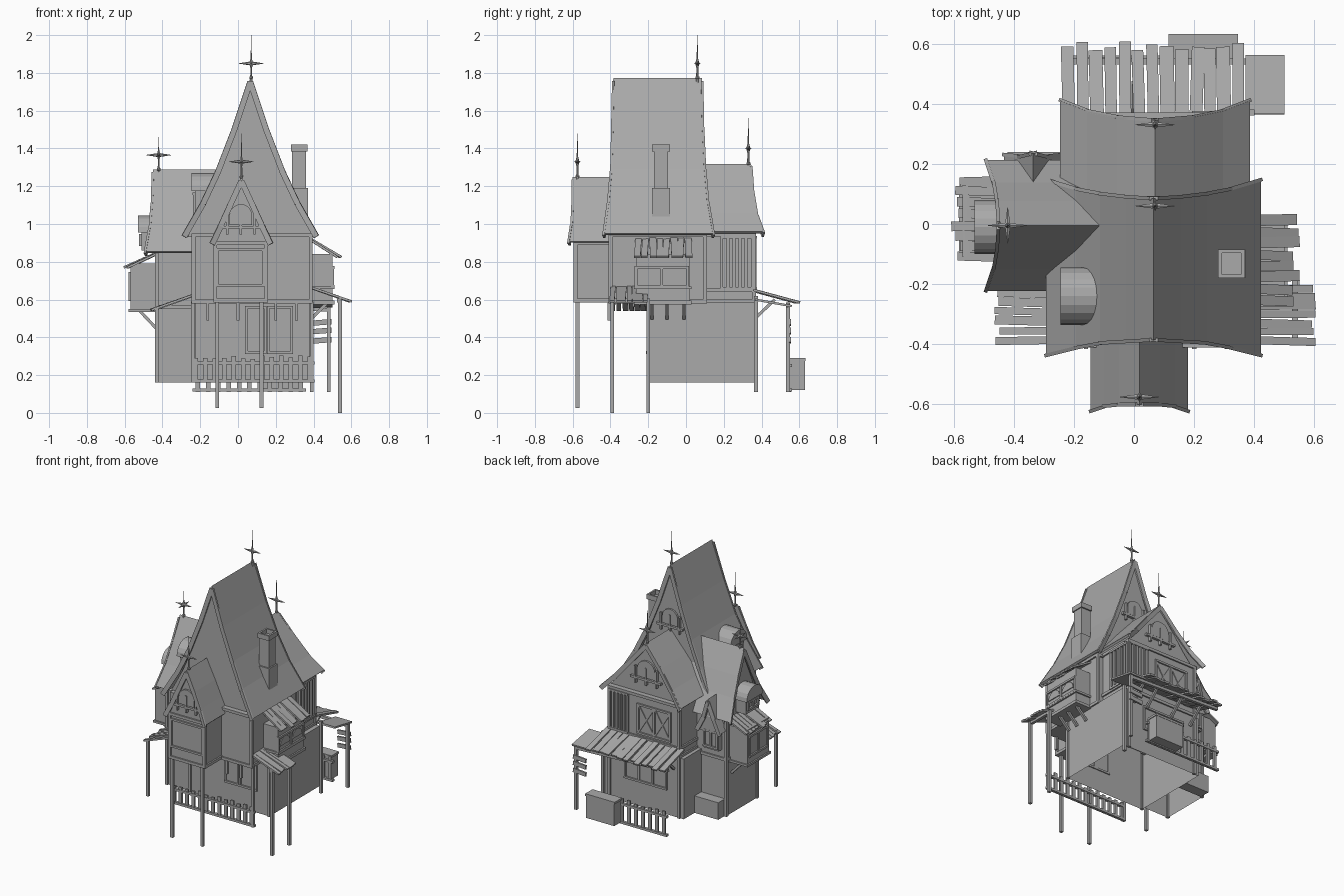
import bpy, bmesh, random
from math import pi, cos, sin
from mathutils import Vector, Matrix

random.seed(4)
cube = bpy.data.objects.get("Cube")
if cube:
    bpy.data.objects.remove(cube, do_unlink=True)

GREY = (0.4, 0.4, 0.4, 1)
mat = bpy.data.materials.new("weathered grey")
mat.use_nodes = True
mat.diffuse_color = GREY
mat.node_tree.nodes["Principled BSDF"].inputs["Base Color"].default_value = GREY


def finish(name, bm, thick=0):
    bmesh.ops.recalc_face_normals(bm, faces=bm.faces)
    me = bpy.data.meshes.new(name)
    bm.to_mesh(me)
    bm.free()
    me.materials.append(mat)
    ob = bpy.data.objects.new(name, me)
    bpy.context.collection.objects.link(ob)
    if thick:
        mod = ob.modifiers.new("thickness", 'SOLIDIFY')
        mod.thickness, mod.offset = thick, 0


def box(bm, x0, x1, y0, y1, z0, z1, opened=False):
    m = Matrix.Translation(((x0 + x1) / 2, (y0 + y1) / 2, (z0 + z1) / 2))
    m = m @ Matrix.Diagonal((x1 - x0, y1 - y0, z1 - z0, 1))
    vs = bmesh.ops.create_cube(bm, size=1, matrix=m)["verts"]
    if opened:
        low = [f for f in {f for v in vs for f in v.link_faces}
               if all(v.co.z < z0 + .001 for v in f.verts)]
        bmesh.ops.delete(bm, geom=low, context='FACES_ONLY')


def beam(bm, p, q, w, t):
    p, q = Vector(p), Vector(q)
    d = (q - p).normalized()
    side = d.cross((0, 0, 1))
    side = side.normalized() if side.length > .01 else Vector((1, 0, 0))
    rot = Matrix((d, side, side.cross(d))).transposed().to_4x4()
    m = Matrix.Translation((p + q) / 2) @ rot @ Matrix.Diagonal(((q - p).length, w, t, 1))
    bmesh.ops.create_cube(bm, size=1, matrix=m)


def boxes(name, *items, opened=False):
    bm = bmesh.new()
    for it in items:
        box(bm, *it, opened=opened)
    finish(name, bm)


def place(axis, u, v, z):
    # u runs across the part, v along its axis
    return Vector((u, v, z)) if axis == 'y' else Vector((v, u, z))


def roof(name, axis, c, prof, walls):
    """Flared gable roof; prof rows run ridge to eave: half width, z, start, end."""
    rows = [(-d, z, a, b) for d, z, a, b in reversed(prof[1:])] + list(prof)
    bm = bmesh.new()
    vs = [(bm.verts.new(place(axis, c + d, a, z)), bm.verts.new(place(axis, c + d, b, z)))
          for d, z, a, b in rows]
    for r, s in zip(vs, vs[1:]):
        bm.faces.new((r[0], r[1], s[1], s[0]))
    finish(name, bm, .016)
    # gable walls, with edge boards following the slope
    bm = bmesh.new()
    for w, end in walls:
        bm.faces.new([bm.verts.new(place(axis, c + d * .95, w, z - .015)) for d, z, *_ in rows])
        for r, s in zip(rows, rows[1:]):
            beam(bm, place(axis, c + r[0], r[end], r[1] - .012),
                 place(axis, c + s[0], s[end], s[1] - .012), .012, .03)
    finish(name + "_gable", bm)


def planks(name, axis, a0, a1, n, inner, outer):
    bm = bmesh.new()
    step = (a1 - a0) / n
    for i in range(n):
        a = a0 + step * (i + .5)
        j = random.uniform(-.02, .01)
        beam(bm, place(axis, a, inner[0], inner[1] + j / 4),
             place(axis, a + random.uniform(-.008, .008), outer[0] + j * (1 if outer[0] > 0 else -1), outer[1]),
             step * random.uniform(.8, 1.02), .012)
    finish(name, bm)


def window(name, axis, at, u0, u1, z0, z1, bars=1, cross=False):
    """Raised frame; 'y' lies in a plane of constant y, 'x' of constant x."""
    bm = bmesh.new()
    us = [u0 + (u1 - u0) * i / (bars + 1) for i in range(bars + 2)]
    for u in us:
        beam(bm, place(axis, u, at, z0), place(axis, u, at, z1), .014, .014)
    for z in (z0, z1):
        beam(bm, place(axis, u0 - .007, at, z), place(axis, u1 + .007, at, z), .018, .014)
    for a, b in zip(us, us[1:]) if cross else ():
        beam(bm, place(axis, a, at, z0), place(axis, b, at, z1), .008, .01)
        beam(bm, place(axis, a, at, z1), place(axis, b, at, z0), .008, .01)
    finish(name, bm)


def arch(bm, axis, c, z, r, v0, v1):
    ring = [(c + r * cos(pi * i / 10), z + r * sin(pi * i / 10)) for i in range(11)]
    a = [bm.verts.new(place(axis, u, v0, h)) for u, h in ring]
    b = [bm.verts.new(place(axis, u, v1, h)) for u, h in ring]
    bm.faces.new(a)
    bm.faces.new(b)
    for i in range(11):
        k = (i + 1) % 11
        bm.faces.new((a[i], a[k], b[k], b[i]))


def finial(name, x, y, z0, z1, zc, both=False):
    bm = bmesh.new()

    def spike(p, q, r):
        p, q = Vector(p), Vector(q)
        m = Matrix.Translation((p + q) / 2) @ (q - p).to_track_quat('Z', 'Y').to_matrix().to_4x4()
        bmesh.ops.create_cone(bm, cap_ends=True, segments=6, radius1=r, radius2=.001,
                              depth=(q - p).length, matrix=m)
    spike((x, y, z0 - .02), (x, y, z1), .007)
    for s in (-1, 1):
        spike((x, y, zc), (x + s * .065, y, zc), .011)
        spike((x, y, zc), (x, y + s * (.06 if both else .016), zc), .011)
        spike((x, y, zc), (x, y, zc + s * .04), .011)
    bmesh.ops.create_icosphere(bm, subdivisions=1, radius=.012, matrix=Matrix.Translation((x, y, z0 + .01)))
    finish(name, bm)


# Walls: the lower storey is open below, the upper one overhangs the porch
boxes("lower_walls", (-.235, .385, -.2, .36, .16, .585), (-.43, -.235, -.175, .165, .16, .56), opened=True)
boxes("upper_walls", (-.235, .385, -.4, .1, .585, .95), (-.2, .345, .1, .36, .585, .955),
      (-.43, -.2, -.175, .165, .55, .85))
boxes("front_bay", (-.12, .15, -.585, -.4, .585, .905))
boxes("right_bay", (-.57, -.43, -.11, .13, .54, .79), (-.58, -.43, -.12, .14, .535, .55))
boxes("left_bay", (.385, .5, -.265, .02, .585, .84), (.385, .51, -.275, .03, .575, .595),
      (.385, .51, -.275, .03, .655, .67))
boxes("back_step", (-.42, -.235, .165, .24, .16, .28))
boxes("storage_box", (.12, .34, .555, .63, .12, .285), (.115, .345, .55, .632, .275, .29))

# Roofs
main = [(0, 1.765, -.385, .085), (.085, 1.51, -.39, .09), (.17, 1.29, -.395, .1),
        (.25, 1.12, -.41, .115), (.35, .945, -.435, .145)]
roof("main_roof", 'y', .065, main, [(-.375, 2), (.075, 3)])
roof("back_roof", 'y', .07, [(0, 1.31, .05, .345), (.12, 1.17, .05, .355), (.22, 1.05, .05, .375),
                             (.31, .955, .05, .41)], [(.335, 3)])
roof("right_roof", 'x', -.005, [(0, 1.28, -.45, -.08), (.075, 1.12, -.455, -.08), (.135, .99, -.465, -.08),
                                (.21, .85, -.49, -.1)], [(-.435, 2)])
roof("front_bay_roof", 'y', .018, [(0, 1.24, -.6, -.36), (.06, 1.11, -.6, -.36), (.11, 1, -.605, -.36),
                                   (.155, .905, -.62, -.36)], [(-.585, 2)])
roof("hood", 'y', -.335, [(0, .98, .12, .235), (.04, .86, .13, .225), (.09, .76, .16, .23)], [(.21, 3)])
boxes("hood_window", (-.395, -.275, .165, .2, .62, .79))

# Round-topped dormers
for name, c, z, r, x0, x1, low in (("right_dormer", -.01, .955, .09, -.53, -.4, .86),
                                   ("main_dormer", -.24, 1.175, .095, -.245, -.08, 1)):
    bm = bmesh.new()
    arch(bm, 'x', c, z, r, x0, x1)
    box(bm, x0 + .018, x1, c - r * .82, c + r * .82, low, z)
    finish(name, bm)
    window(name + "_window", 'x', x0 + .014, c - r * .6, c + r * .6, low + .03, z - .015)

# Gable ornaments: arched panes with cross beams
bm = bmesh.new()
for c, z, r, v, s in ((.015, 1.045, .06, -.585, -1), (.07, 1.12, .07, .335, 1), (.065, 1.4, .06, .075, 1)):
    arch(bm, 'y', c, z, r, v, v + s * .012)
    box(bm, c - r, c + r, min(v, v + s * .012), max(v, v + s * .012), z - .05, z)
    for d in (-r - .012, 0, r + .012):
        box(bm, c + d - .006, c + d + .006, min(v, v + s * .018), max(v, v + s * .018), z - .1, z + .02)
    box(bm, c - r * 1.7, c + r * 1.7, min(v, v + s * .018), max(v, v + s * .018), z - .07, z - .055)
finish("gable_windows", bm)

# Chimney: wide base, narrow shaft, hollow cap
boxes("chimney", (.275, .37, -.18, -.085, 1.02, 1.19), (.285, .36, -.17, -.095, 1.19, 1.39))
ring = [(.28, .292), (.355, .367)]
boxes("chimney_cap", *[(a, b, -.18, -.085, 1.385, 1.42) for a, b in ring],
      *[(.28, .367, y, y + .012, 1.385, 1.42) for y in (-.18, -.097)])

# Plank canopies
planks("left_bay_canopy", 'x', -.27, .03, 8, (.375, .925), (.54, .825))
planks("left_porch_canopy", 'x', -.4, -.2, 7, (.38, .665), (.595, .59))
planks("right_bay_canopy", 'x', -.13, .16, 8, (-.42, .85), (-.595, .77))
planks("right_porch_canopy", 'x', -.4, -.19, 7, (-.22, .63), (-.46, .545))
planks("back_canopy", 'y', -.24, .37, 13, (.355, .65), (.595, .585))
bm = bmesh.new()
beam(bm, (.435, .365, .6), (.435, .56, .565), .13, .012)
beam(bm, (-.24, .54, .575), (.49, .54, .545), .02, .02)
beam(bm, (.535, -.4, .595), (.535, -.19, .595), .02, .02)
for z in (.38, .43, .475):
    beam(bm, (.395, .55, z), (.495, .55, z + .008), .012, .028)
finish("canopy_boards", bm)

# Posts
posts = [(-.11, -.575, .025, .59), (.125, -.575, .025, .59), (.54, -.39, 0, .6), (.54, -.2, 0, .6),
         (-.43, -.39, .16, .56), (.48, .54, .11, .56), (.39, .37, .11, .62),
         (-.24, -.39, .16, .59), (.39, -.39, .16, .59)]
boxes("posts", *[(x - .01, x + .01, y - .01, y + .01, a, b) for x, y, a, b in posts])

# Wall trim: corner posts and storey bands
corners = [(x, y, .585, .95) for x in (-.235, .385) for y in (-.4, .1)]
corners += [(x, .36, .16, .955) for x in (-.2, .345)] + [(-.43, y, .16, .85) for y in (-.175, .165)]
corners += [(x, -.585, .585, .905) for x in (-.12, .15)] + [(x, -.2, .16, .585) for x in (-.235, .385)]
boxes("corner_trim", *[(x - .01, x + .01, y - .01, y + .01, a, b) for x, y, a, b in corners])
boxes("storey_bands", *[(-.245, .395, -.41, .11, z - .01, z + .01) for z in (.59, .94)],
      *[(-.21, .355, .1, .37, z - .01, z + .01) for z in (.59, .65, .945)],
      *[(-.13, .16, -.595, -.4, z - .01, z + .01) for z in (.595, .9)],
      (-.44, -.235, -.185, .175, .55, .57))

# Windows and doors
window("front_bay_window", 'y', -.587, -.11, .135, .675, .865, 0)
window("front_door", 'y', -.202, .045, .145, .32, .56, 0)
window("front_window", 'y', -.202, .16, .285, .32, .56, 0)
window("left_bay_window", 'x', .502, -.265, .01, .67, .77)
window("right_bay_window", 'x', -.572, -.09, .11, .6, .74)
window("back_lattice_window", 'y', .362, -.13, .12, .68, .88, 1, True)
window("back_lower_window", 'y', .362, -.1, .22, .34, .5, 2)
window("hood_window_frame", 'y', .202, -.385, -.285, .64, .75)
bm = bmesh.new()
for c in (-.195, -.06):
    arch(bm, 'x', c, .705, .055, .49, .506)
finish("left_bay_panes", bm)

# Slatted back corner
window("left_slats", 'x', .352, .19, .35, .66, .93, 4)
window("back_slats", 'y', .367, .2, .34, .66, .93, 4)

# Railings on the front porch and at the back
for name, y, x0, x1, z0, z1, n in (("front_railing", -.39, -.25, .405, .16, .285, 13),
                                   ("back_railing", .55, -.24, .36, .11, .27, 11)):
    xs = [x0 + (x1 - x0) * (i + .5) / n for i in range(n)]
    boxes(name, *[(x - .012, x + .012, y - .006, y + .006, z0, z1 + random.uniform(0, .02)) for x in xs],
          *[(x0, x1, y - .01, y + .01, z - .008, z + .008) for z in (z0 + .01, z1 - .02)])

# Brackets under the overhangs
bm = bmesh.new()
for x in (-.16, 0, .2, .31):
    beam(bm, (x, -.405, .49), (x, -.405, .585), .014, .02)
    beam(bm, (x, .365, .5), (x, .47, .6), .016, .016)
for y in (-.18, -.1, -.01):
    beam(bm, (.39, y, .5), (.47, y, .58), .016, .016)
for y in (-.09, .11):
    beam(bm, (-.435, y, .45), (-.52, y, .54), .016, .016)
finish("brackets", bm)

# Roof finials
finial("main_finial", .07, .06, 1.765, 2, 1.85)
finial("back_finial", .07, .33, 1.31, 1.56, 1.4)
finial("right_finial", -.42, -.005, 1.28, 1.46, 1.365, True)
finial("front_finial", .018, -.575, 1.24, 1.48, 1.33)
